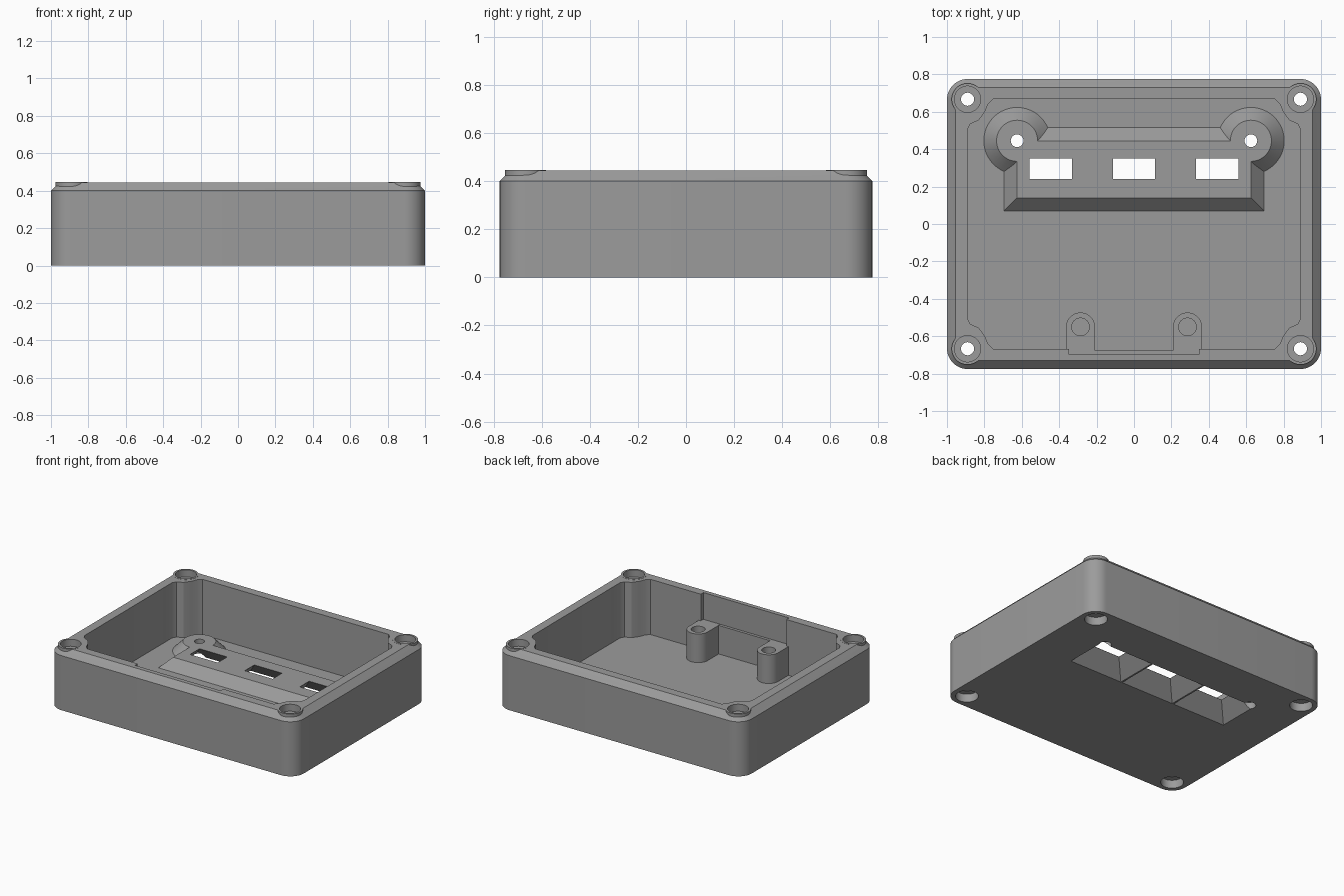
import bpy, bmesh, math

if "Cube" in bpy.data.objects:
    bpy.data.objects.remove(bpy.data.objects["Cube"])

grey = bpy.data.materials.new("mid_grey")
grey.diffuse_color = (0.33, 0.33, 0.33, 1)
grey.use_nodes = True
grey.node_tree.nodes["Principled BSDF"].inputs["Base Color"].default_value = grey.diffuse_color


def loft(name, rings):
    """Closed solid through matching outlines, each given as (points, z)."""
    bm = bmesh.new()
    loops = [[bm.verts.new((x, y, z)) for x, y in pts] for pts, z in rings]
    bm.faces.new(loops[0][::-1])
    bm.faces.new(loops[-1])
    for a, b in zip(loops, loops[1:]):
        n = len(a)
        for i in range(n):
            j = (i + 1) % n
            bm.faces.new((a[i], a[j], b[j], b[i]))
    bmesh.ops.recalc_face_normals(bm, faces=bm.faces)
    me = bpy.data.meshes.new(name)
    bm.to_mesh(me)
    bm.free()
    me.materials.append(grey)
    ob = bpy.data.objects.new(name, me)
    bpy.context.collection.objects.link(ob)
    return ob


def rect(x0, x1, y0, y1):
    return [(x0, y0), (x1, y0), (x1, y1), (x0, y1)]


def arc(cx, cy, r, a0, a1, n):
    return [(cx + r * math.cos(math.radians(a0 + (a1 - a0) * i / n)),
             cy + r * math.sin(math.radians(a0 + (a1 - a0) * i / n))) for i in range(n + 1)]


def circle(cx, cy, r, n=48):
    return arc(cx, cy, r, 0, 360, n)[:-1]


def rounded(hx, hy, r):
    pts = []
    for k, (sx, sy) in enumerate([(1, 1), (-1, 1), (-1, -1), (1, -1)]):
        pts += arc(sx * (hx - r), sy * (hy - r), r, 90 * k, 90 * k + 90, 12)
    return pts


def combine(target, other, op):
    m = target.modifiers.new("bool", 'BOOLEAN')
    m.operation, m.solver, m.object = op, 'EXACT', other
    bpy.context.view_layer.objects.active = target
    bpy.ops.object.modifier_apply(modifier=m.name)
    bpy.data.objects.remove(other)


# Outer box with rounded corners and a chamfered top edge
case = loft("enclosure_base", [(rounded(1, .775, .11), 0), (rounded(1, .775, .11), .40),
                               (rounded(.955, .73, .065), .445)])


def add(name, rings):
    combine(case, loft(name, rings), 'UNION')


def cut(name, rings):
    combine(case, loft(name, rings), 'DIFFERENCE')


# Inner cavity, its corners bulging around the screw columns
quarter = [(.89, .505), (.875, .535), (.83, .555), (.797, .60), (.78, .642), (.755, .667)]
outline = (quarter + [(-x, y) for x, y in quarter[::-1]]
           + [(-x, -y) for x, y in quarter] + [(x, -y) for x, y in quarter[::-1]])
cut("cavity", [(outline, .04), (outline, .6)])

# Notch in the front wall, shallower between the posts
n1, n2 = rect(-.347, .347, -.698, -.6), rect(-.25, .25, -.677, -.6)
cut("wall_notch", [(n1, .249), (n1, .6)])
cut("wall_recess", [(n2, .04), (n2, .4)])

# Raised window panel with sloped sides
top, low = rect(-.625, .625, .14, .445), rect(-.705, .705, .06, .525)
add("window_panel", [(low, .03), (top, .11)])

for s in (-1, 1):
    # Conical bosses at the panel ends
    add("panel_boss", [(circle(s * .625, .445, .188), .03), (circle(s * .625, .445, .11), .11)])
    # Rounded posts on the front wall
    px = s * .286
    post = arc(px, -.55, .077, 0, 180, 24) + [(px - .077, -.69), (px + .077, -.69)]
    add("screw_post", [(post, .02), (post, .25)])
    hole = circle(px, -.55, .047, 32)
    cut("post_hole", [(hole, .10), (hole, .4)])

# Screw columns: collar on top, through hole, recesses at both ends
for sx in (-1, 1):
    for sy in (-1, 1):
        def ring(r):
            return circle(sx * .89, sy * .667, r)
        add("collar", [(ring(.085), .3), (ring(.085), .446)])
        cut("collar_recess", [(ring(.07), .395), (ring(.07), .6)])
        cut("head_recess", [(ring(.076), -.1), (ring(.076), .06)])
        cut("screw_hole", [(ring(.035), -.1), (ring(.035), .6)])

# Funnel shaped windows, wide at the underside
for cx in (-.445, 0, .445):
    def window(e):
        return rect(cx - .1125 - e, cx + .1125 + e, .24 - e, .35 + e)
    cut("window", [(window(.105), -.02), (window(.104), 0), (window(0), .109), (window(0), .2)])

# Holes through the panel bosses
for s in (-1, 1):
    h1, h2 = circle(s * .625, .445, .034, 32), circle(s * .625, .445, .045, 32)
    cut("boss_hole", [(h1, -.1), (h1, .3)])
    cut("boss_recess", [(h2, -.1), (h2, .05)])

bpy.ops.object.select_all(action='DESELECT')
case.select_set(True)
bpy.context.view_layer.objects.active = case
bpy.ops.object.shade_smooth_by_angle(angle=math.radians(28))
